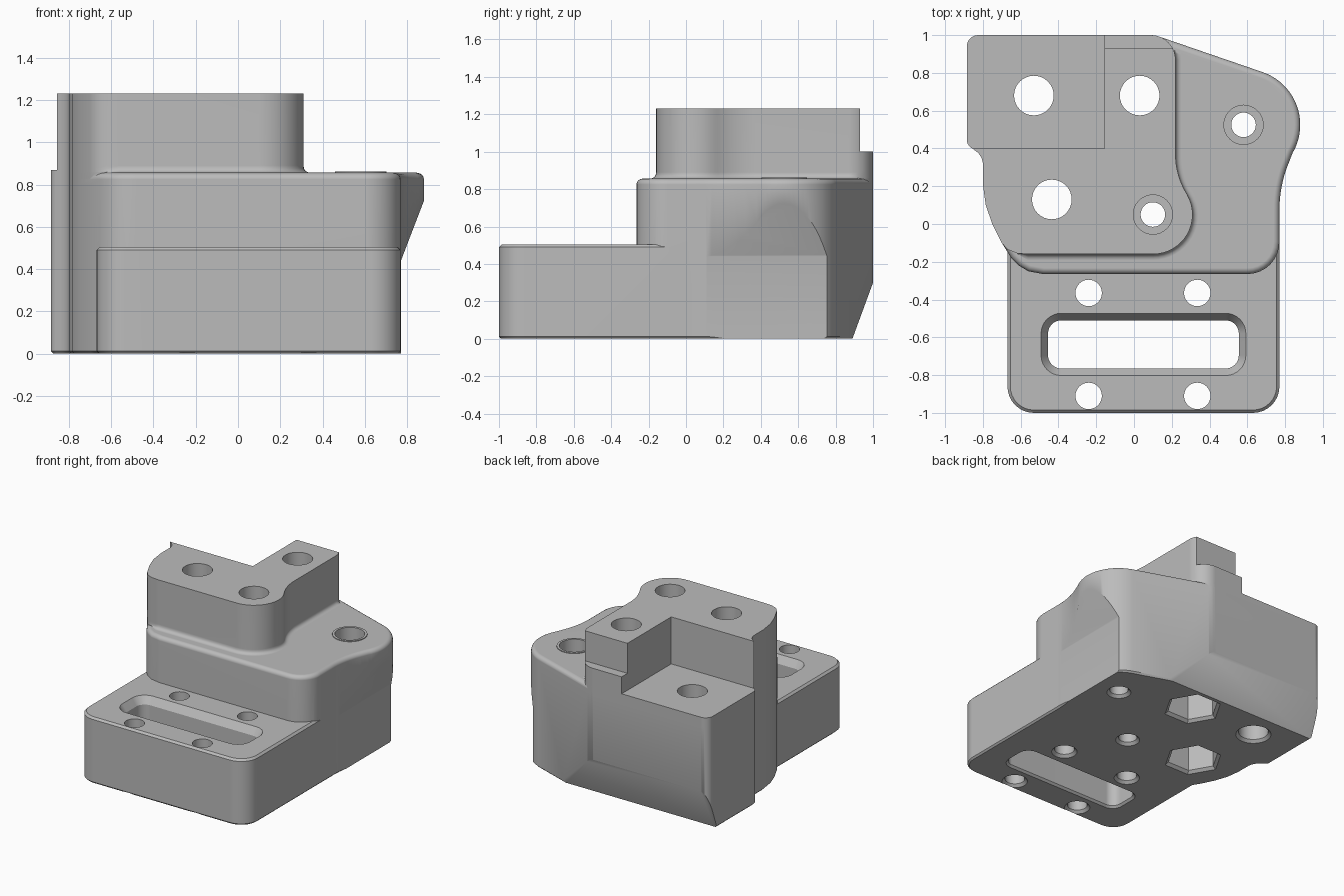
import bpy, bmesh, math
from mathutils import Vector

default = bpy.data.objects.get("Cube")
if default:
    bpy.data.objects.remove(default, do_unlink=True)

grey = bpy.data.materials.new("plain_grey")
grey.use_nodes = True
tone = (0.5, 0.5, 0.5, 1)
grey.diffuse_color = tone
grey.node_tree.nodes["Principled BSDF"].inputs["Base Color"].default_value = tone


def arc(cx, cy, r, a0, a1, n=10):
    angles = [math.radians(a0 + (a1 - a0) * i / n) for i in range(n + 1)]
    return [(cx + r * math.cos(a), cy + r * math.sin(a)) for a in angles]


def rounded(points, n=8):
    """Outline with a fillet at each corner given as (x, y, radius)."""
    out = []
    for i, p in enumerate(points):
        here = Vector(p[:2])
        if len(p) < 3:
            out.append(here)
            continue
        a = (Vector(points[i - 1][:2]) - here).normalized()
        b = (Vector(points[(i + 1) % len(points)][:2]) - here).normalized()
        half = a.angle(b) / 2
        centre = here + (a + b).normalized() * p[2] / math.sin(half)
        reach = p[2] / math.tan(half)
        start, end = here + a * reach - centre, here + b * reach - centre
        turn = start.angle_signed(end)
        for k in range(n + 1):
            t = -turn * k / n
            out.append(centre + Vector((start.x * math.cos(t) - start.y * math.sin(t),
                                        start.x * math.sin(t) + start.y * math.cos(t))))
    return out


def offset(outline, d, mask=None):
    """Push a counter-clockwise outline outward by d."""
    pts = [Vector(p) for p in outline]
    out = []
    for i, p in enumerate(pts):
        e1 = (p - pts[i - 1]).normalized()
        e2 = (pts[(i + 1) % len(pts)] - p).normalized()
        n1, n2 = Vector((e1.y, -e1.x)), Vector((e2.y, -e2.x))
        m = (n1 + n2) / (1 + n1.dot(n2))
        out.append(p + m * d * (mask(p) if mask else 1))
    return out


def solid(name, rings):
    """Closed solid lofted through rings of 3D points."""
    bm = bmesh.new()
    loops = [[bm.verts.new(p) for p in ring] for ring in rings]
    bm.faces.new(loops[0])
    bm.faces.new(loops[-1])
    for a, b in zip(loops, loops[1:]):
        for i in range(len(a)):
            bm.faces.new((a[i - 1], a[i], b[i], b[i - 1]))
    bmesh.ops.recalc_face_normals(bm, faces=bm.faces)
    mesh = bpy.data.meshes.new(name)
    bm.to_mesh(mesh)
    bm.free()
    mesh.materials.append(grey)
    obj = bpy.data.objects.new(name, mesh)
    bpy.context.collection.objects.link(obj)
    return obj


def layered(name, outline, profile, mask=None):
    """Loft an outline through (z, offset) steps."""
    return solid(name, [[(p[0], p[1], z) for p in (
        offset(outline, d, mask if d > 0 else None) if d else outline)]
        for z, d in profile])


def rect(x0, x1, y0, y1, r=None):
    corners = [(x0, y0), (x1, y0), (x1, y1), (x0, y1)]
    return rounded([c + (r,) for c in corners]) if r else corners


def combine(target, other, operation):
    mod = target.modifiers.new("join", "BOOLEAN")
    mod.operation, mod.object, mod.solver = operation, other, "EXACT"
    bpy.context.view_layer.objects.active = target
    bpy.ops.object.modifier_apply(modifier=mod.name)
    bpy.data.objects.remove(other, do_unlink=True)


def cut(target, outline, profile):
    combine(target, layered("cutter", outline, profile), "DIFFERENCE")


def circle(x, y, r, n=32, phase=0):
    return arc(x, y, r, phase, phase + 360 - 360 / n, n - 1)


# Left side shared by the shoulder and the tower
left_side = [(-0.70, -0.10), (-0.75, 0.0), (-0.785, 0.1), (-0.80, 0.21),
             (-0.80, 0.36, 0.09), (-0.885, 0.42, 0.05), (-0.885, 1, 0.06)]
left_side.reverse()

# Shoulder body with the round ear
body_outline = rounded(left_side + [
    (-0.65, -0.18), (-0.61, -0.22), (-0.56, -0.25), (-0.48, -0.265),
    (0.77, -0.265, 0.17), (0.77, 0.2, 0.65)]
    + arc(0.585, 0.525, 0.295, -30, 70, 20) + [(0.11, 1, 0.15)])
block = layered("mount_block", body_outline, [
    (0, -0.012), (0.012, 0), (0.825, 0), (0.837, -0.003),
    (0.847, -0.01), (0.853, -0.02), (0.856, -0.032)])

# Sloped underside of the ear
ear_slope = [(0.771, -0.1), (0.771, 0.44), (0.89, 0.75), (1.2, 0.75), (1.2, -0.1)]
combine(block, solid("ear_cutter", [[(x, y, z) for x, z in ear_slope]
                                    for y in (-0.5, 1.2)]), "DIFFERENCE")

# Front foot
foot_outline = rounded([(-0.67, -1, 0.14), (0.77, -1, 0.14), (0.77, 0), (-0.67, 0)])
combine(block, layered("front_foot", foot_outline, [
    (0, -0.012), (0.012, 0), (0.49, 0), (0.505, -0.015)]), "UNION")

# Tower, with a concave fillet where it meets the shoulder
tower_outline = rounded(left_side + [
    (-0.67, -0.135), (-0.62, -0.155), (-0.56, -0.16)]
    + arc(0.1, 0.05, 0.21, -90, 30, 16)
    + [(0.22, 0.262, 0.4), (0.22, 1, 0.13)])


def inner_side(p):
    return 1 if p.x > -0.6 and p.y < 0.9 else 0


combine(block, layered("tower", tower_outline, [
    (0, -0.012), (0.012, 0), (0.8, 0), (0.83, 0.032), (0.856, 0.032),
    (0.859, 0.018), (0.866, 0.008), (0.876, 0.002), (0.89, 0), (1.23, 0)],
    inner_side), "UNION")

# Raised rim on the ear
combine(block, layered("ear_rim", circle(0.58, 0.525, 0.122),
                       [(0.75, 0), (0.862, 0)]), "UNION")

# Rear recess, rear ledge and sloped lower back
cut(block, rect(-1.2, -0.155, 0.4, 1.2), [(0.87, 0), (1.5, 0)])
cut(block, rect(-0.16, 0.5, 0.93, 1.2), [(1.0, 0), (1.5, 0)])
back_slope = [(0.853, -0.1), (1.0, 0.3), (1.2, 0.3), (1.2, -0.1)]
combine(block, solid("back_cutter", [[(x, y, z) for y, z in back_slope]
                                     for x in (-1.3, 1.3)]), "DIFFERENCE")

# Slot through the foot, chamfered at the top
cut(block, rect(-0.455, 0.555, -0.765, -0.51, 0.07), [
    (-0.1, 0.015), (0, 0.015), (0.015, 0), (0.45, 0), (0.505, 0.037), (0.6, 0.037)])


def hole_profile(top):
    return [(-0.1, 0.02), (0, 0.02), (0.02, 0), (top, 0)]


# Foot holes
for x in (-0.24, 0.335):
    for y in (-0.91, -0.365):
        cut(block, circle(x, y, 0.07), hole_profile(0.7))

# Counterbored screw holes
for x, y in ((0.1, 0.05), (0.58, 0.525)):
    cut(block, circle(x, y, 0.065), hole_profile(1.4))
    cut(block, circle(x, y, 0.104), [(0.35, 0), (1.4, 0)])

# Large holes, two with hexagonal nut pockets underneath
for x, y, nut in ((-0.53, 0.68, False), (0.03, 0.68, True), (-0.435, 0.13, True)):
    cut(block, circle(x, y, 0.105), hole_profile(1.4))
    if nut:
        cut(block, circle(x, y, 0.185, 6), hole_profile(0.4))

# Smooth curved walls, crisp flat faces
bpy.ops.object.select_all(action="DESELECT")
block.select_set(True)
bpy.context.view_layer.objects.active = block
bpy.ops.object.shade_smooth_by_angle(angle=math.radians(32))
weighted = block.modifiers.new("flat_face_normals", "WEIGHTED_NORMAL")
weighted.keep_sharp = True
